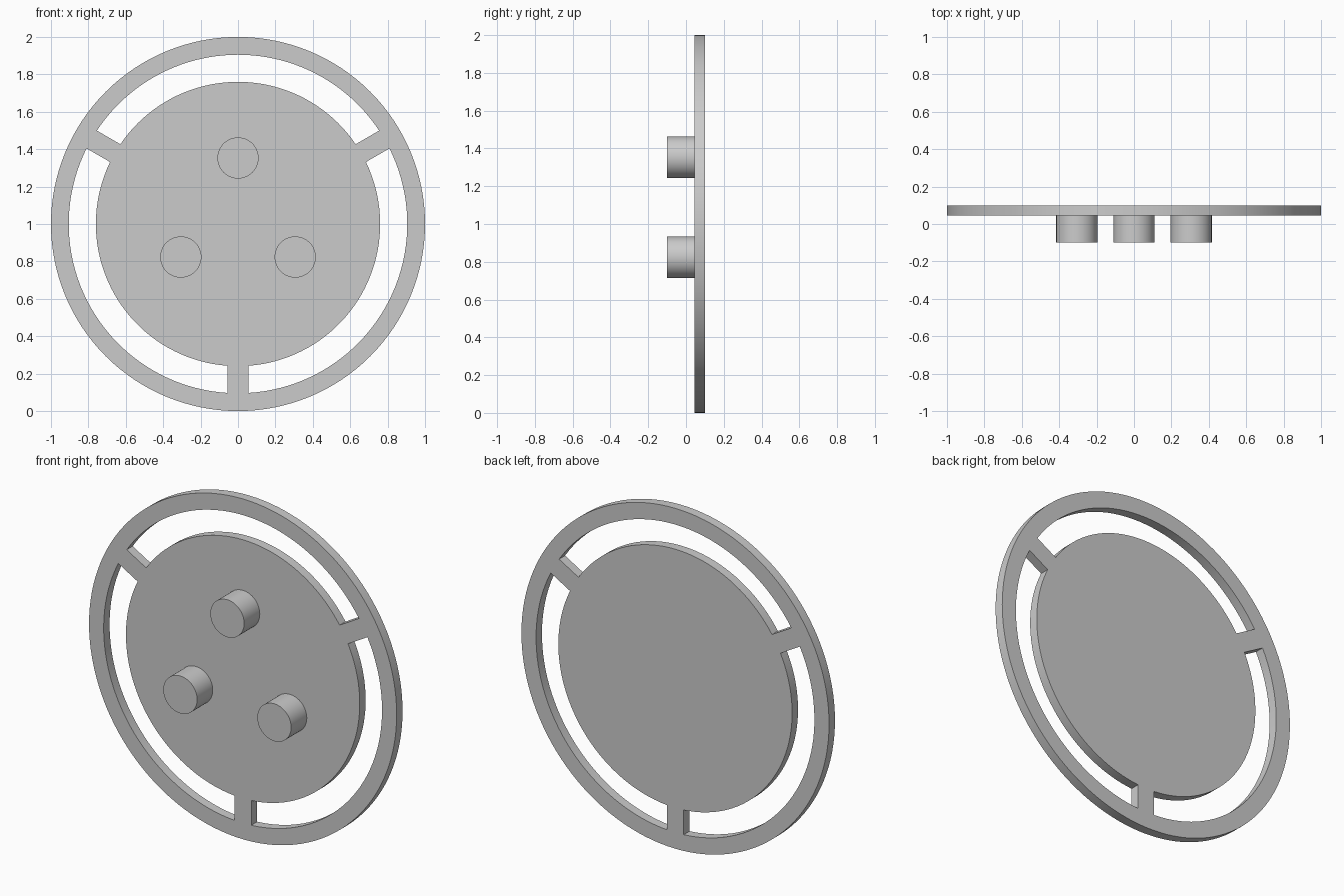
import bpy, bmesh
from math import sin, cos, asin, pi, radians

cube = bpy.data.objects.get("Cube")
if cube:
    bpy.data.objects.remove(cube, do_unlink=True)

RIM_R, SLOT_OUT, SLOT_IN = 1.0, 0.905, 0.76
SPOKE_HALF = 0.055
BACK, FRONT, PEG_END = 0.1, 0.045, -0.1
PEG_R, PEG_ORBIT = 0.11, 0.353

grey = bpy.data.materials.new("plain grey")
grey.use_nodes = True
colour = (0.6, 0.6, 0.6, 1)
grey.diffuse_color = colour
grey.node_tree.nodes["Principled BSDF"].inputs["Base Color"].default_value = colour


def arc(radius, start, end, steps):
    angles = [start + (end - start) * i / steps for i in range(steps + 1)]
    return [(radius * cos(a), radius * sin(a)) for a in angles]


def add_outline(curve, points):
    spline = curve.splines.new("POLY")
    spline.points.add(len(points) - 1)
    for point, (x, y) in zip(spline.points, points):
        point.co = (x, y, 0, 1)
    spline.use_cyclic_u = True


def smooth(obj):
    bpy.ops.object.select_all(action="DESELECT")
    obj.select_set(True)
    bpy.context.view_layer.objects.active = obj
    bpy.ops.object.shade_smooth_by_angle(angle=radians(30))


# Plate: filled disc outline with three curved slots, leaving rim and spokes
outline = bpy.data.curves.new("plate_outline", "CURVE")
outline.dimensions = "2D"
outline.fill_mode = "BOTH"
outline.extrude = (BACK - FRONT) / 2
add_outline(outline, arc(RIM_R, 0, 2 * pi, 128)[:-1])
for k in range(3):
    first = -pi / 2 + k * 2 * pi / 3
    last = first + 2 * pi / 3
    a_out, a_in = asin(SPOKE_HALF / SLOT_OUT), asin(SPOKE_HALF / SLOT_IN)
    add_outline(outline, arc(SLOT_OUT, first + a_out, last - a_out, 40)
                + arc(SLOT_IN, last - a_in, first + a_in, 40))
plate = bpy.data.objects.new("slotted_plate", outline)
bpy.context.collection.objects.link(plate)
plate.location = (0, (BACK + FRONT) / 2, 1)
plate.rotation_euler.x = pi / 2
bpy.ops.object.select_all(action="DESELECT")
plate.select_set(True)
bpy.context.view_layer.objects.active = plate
bpy.ops.object.convert(target="MESH")
plate = bpy.context.object

# Weld the caps to the walls
bm = bmesh.new()
bm.from_mesh(plate.data)
bmesh.ops.remove_doubles(bm, verts=bm.verts, dist=0.0001)
bmesh.ops.recalc_face_normals(bm, faces=bm.faces)
bm.to_mesh(plate.data)
bm.free()
plate.data.materials.clear()
plate.data.materials.append(grey)
smooth(plate)

# Three round pegs on the front
for name, degrees in (("top_peg", 90), ("right_peg", 210), ("left_peg", 330)):
    a = radians(degrees)
    root = FRONT + 0.005
    bpy.ops.mesh.primitive_cylinder_add(
        vertices=64, radius=PEG_R, depth=root - PEG_END,
        location=(PEG_ORBIT * cos(a), (root + PEG_END) / 2, 1 + PEG_ORBIT * sin(a)),
        rotation=(pi / 2, 0, 0))
    peg = bpy.context.object
    peg.name = name
    peg.data.materials.append(grey)
    smooth(peg)
